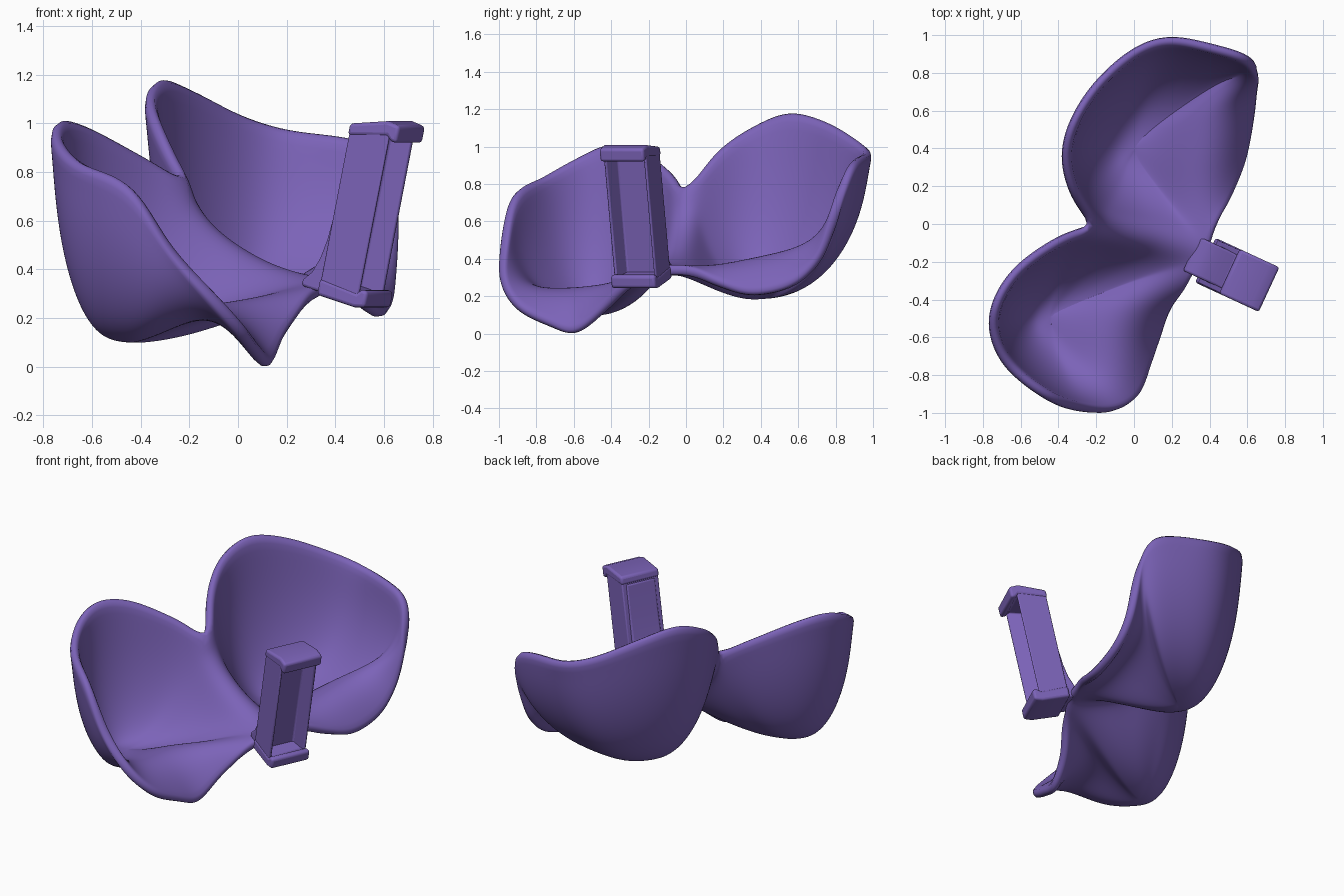
import bpy, bmesh, math
from mathutils import Vector, Matrix

if "Cube" in bpy.data.objects:
    bpy.data.objects.remove(bpy.data.objects["Cube"])

mat = bpy.data.materials.new("purple")
mat.diffuse_color = (0.20, 0.125, 0.48, 1)
mat.use_nodes = True
mat.node_tree.nodes["Principled BSDF"].inputs["Base Color"].default_value = mat.diffuse_color


def spline(pts, n):
    """Open Catmull-Rom curve through points (x, y, z, wall steepness, flare height)."""
    p = [Vector(q) for q in pts]
    p = [p[0] * 2 - p[1]] + p + [p[-1] * 2 - p[-2]]
    out = []
    for i in range(n + 1):
        f = i / n * (len(p) - 3)
        k = min(int(f), len(p) - 4)
        t = f - k
        a, b, c, d = p[k:k + 4]
        out.append(0.5 * (2 * b + (c - a) * t + (2 * a - 5 * b + 4 * c - d) * t**2
                          + (3 * b - a - 3 * c + d) * t**3))
    return out


def finish(name, bm):
    me = bpy.data.meshes.new(name)
    bm.to_mesh(me)
    bm.free()
    me.materials.append(mat)
    ob = bpy.data.objects.new(name, me)
    bpy.context.collection.objects.link(ob)
    return ob


def smooth(ob, angle):
    bpy.ops.object.select_all(action='DESELECT')
    ob.select_set(True)
    bpy.context.view_layer.objects.active = ob
    bpy.ops.object.shade_smooth_by_angle(angle=math.radians(angle))


# Rim curves: the shared ridge between the cups and the two outer rims
ridge = [(-0.25, 0.0, 0.77, .5, 0), (-0.13, -0.02, 0.60, .5, 0), (0.02, -0.05, 0.48, .5, 0),
         (0.18, -0.08, 0.39, .4, .01), (0.39, -0.15, 0.31, .3, .04)]
back_rim = [ridge[-1], (0.44, 0.0, 0.31, .3, .06), (0.50, 0.17, 0.24, .3, .13),
            (0.565, 0.36, 0.19, .3, .19), (0.605, 0.58, 0.24, .3, .2), (0.625, 0.73, 0.38, .4, .16),
            (0.645, 0.81, 0.58, .6, .09), (0.65, 0.855, 0.77, .9, .03), (0.59, 0.905, 0.89, 1, 0),
            (0.45, 0.95, 0.94, 1, 0), (0.2, 1.0, 0.97, 1, 0), (0.0, 0.94, 1.03, 1, 0),
            (-0.2, 0.77, 1.13, 1, 0), (-0.335, 0.57, 1.18, 1, 0), (-0.39, 0.37, 1.11, 1, 0),
            (-0.35, 0.17, 0.98, .9, 0), ridge[0]]
front_rim = [ridge[0], (-0.42, -0.07, 0.87, .9, 0), (-0.63, -0.22, 0.98, 1, 0),
             (-0.75, -0.4, 1.01, 1, 0), (-0.77, -0.58, 0.94, 1, 0), (-0.68, -0.77, 0.84, 1, 0),
             (-0.46, -0.94, 0.74, 1, 0), (-0.28, -1.0, 0.47, 1, 0), (-0.12, -1.0, 0.27, .8, .04),
             (0.0, -0.91, 0.12, .6, .09), (0.06, -0.74, 0.03, .4, .14), (0.11, -0.58, -0.01, .3, .16),
             (0.18, -0.41, 0.12, .3, .12), (0.29, -0.28, 0.25, .3, .07), ridge[-1]]
RINGS = 18
ridge_pts = spline(ridge, 22)


def add_cup(bm, loop, centre):
    """Polar bowl from a bottom point out to its rim loop; low rims flare over a crest."""
    c = Vector(centre)
    n = len(loop)
    rings = []
    for r in range(1, RINGS + 1):
        s = r / RINGS
        ring = []
        for q in loop:
            rise = q[2] - c.z
            k = min(max(rise / 0.45, 0), 1) * q[3]
            h = (1 - k) * s + k * math.sin(s * math.pi / 2)**0.92
            v = (1 - k) * s**2 + k * (1 - math.cos(s * math.pi / 2))
            bump = q[4] * math.sin(math.pi * s**1.8)
            ring.append(Vector((c.x + (q[0] - c.x) * h, c.y + (q[1] - c.y) * h,
                                c.z + rise * v + bump)))
        # Even out heights around the inner rings so no radial creases remain
        for _ in range((RINGS - r) * 4):
            z = [p.z for p in ring]
            for j, p in enumerate(ring):
                p.z = (z[j - 1] + 2 * z[j] + z[(j + 1) % n]) / 4
        rings.append([bm.verts.new(p) for p in ring])
    mid = bm.verts.new(c)
    for j in range(n):
        k = (j + 1) % n
        bm.faces.new((mid, rings[0][k], rings[0][j]))
        for a, b in zip(rings, rings[1:]):
            bm.faces.new((a[j], a[k], b[k], b[j]))


# Double-cup shell
bm = bmesh.new()
add_cup(bm, spline(back_rim, 66)[:-1] + ridge_pts[:-1], (-0.02, 0.40, 0.175))
add_cup(bm, spline(front_rim, 66)[:-1] + ridge_pts[::-1][:-1], (-0.48, -0.5, 0.09))
bmesh.ops.remove_doubles(bm, verts=bm.verts, dist=0.0005)
inner = [v for v in bm.verts if not v.is_boundary]
for _ in range(14):
    bmesh.ops.smooth_vert(bm, verts=inner, factor=0.5, use_axis_x=True, use_axis_y=True, use_axis_z=True)
shell = finish("double_cup_shell", bm)
sol = shell.modifiers.new("thickness", 'SOLIDIFY')
sol.thickness, sol.offset = 0.055, -1
sub = shell.modifiers.new("round", 'SUBSURF')
sub.levels = sub.render_levels = 1
smooth(shell, 180)

# Clip frame: local x outward, y across, z along the tilted clip
t = math.radians(12)
d = Vector((0.91, -0.42, 0)).normalized()
ax = d * math.cos(t) - Vector((0, 0, math.sin(t)))
az = d * math.sin(t) + Vector((0, 0, math.cos(t)))
ay = az.cross(ax)
place = Matrix.Translation((0.645, -0.315, 0.61)) @ Matrix((ax, ay, az)).transposed().to_4x4()


def prism(name, profile, width, bevel, pocket=False):
    """Extrude an (outward, along) profile across the clip, with bevelled edges."""
    bm = bmesh.new()
    f = bm.faces.new([bm.verts.new((u, -width / 2, v)) for u, v in profile])
    ext = bmesh.ops.extrude_face_region(bm, geom=[f])
    bmesh.ops.translate(bm, vec=(0, width, 0),
                        verts=[g for g in ext["geom"] if isinstance(g, bmesh.types.BMVert)])
    bmesh.ops.recalc_face_normals(bm, faces=bm.faces)
    if pocket:
        face = max(bm.faces, key=lambda q: q.normal.x)
        bmesh.ops.inset_region(bm, faces=[face], thickness=0.02)
        bmesh.ops.inset_region(bm, faces=[face], thickness=0.035, depth=-0.09)
    ob = finish(name, bm)
    ob.matrix_world = place
    bv = ob.modifiers.new("soft_edges", 'BEVEL')
    bv.width, bv.segments, bv.limit_method = bevel, 3, 'ANGLE'
    smooth(ob, 35)
    return ob


# Clip body with its pocket, end lips and the neck joining it to the shell
prism("clip_body", [(-.22, -.36), (-.04, -.36), (-.04, .35), (-.22, .35)], 0.25, 0.01, True)
prism("clip_top_lip", [(-.225, .30), (-.05, .335), (-.03, .315), (0, .315), (0, .385),
                       (-.06, .395), (-.225, .35)], 0.26, 0.018)
prism("clip_bottom_lip", [(-.225, -.37), (-.05, -.385), (0, -.375), (0, -.31),
                          (-.03, -.305), (-.05, -.325), (-.225, -.30)], 0.26, 0.018)
prism("clip_neck", [(-.19, .30), (-.225, .30), (-.225, .12), (-.23, -.02), (-.24, -.14), (-.255, -.22),
                    (-.28, -.285), (-.315, -.325), (-.315, -.35), (-.28, -.355), (-.19, -.36)], 0.2, 0.02)
